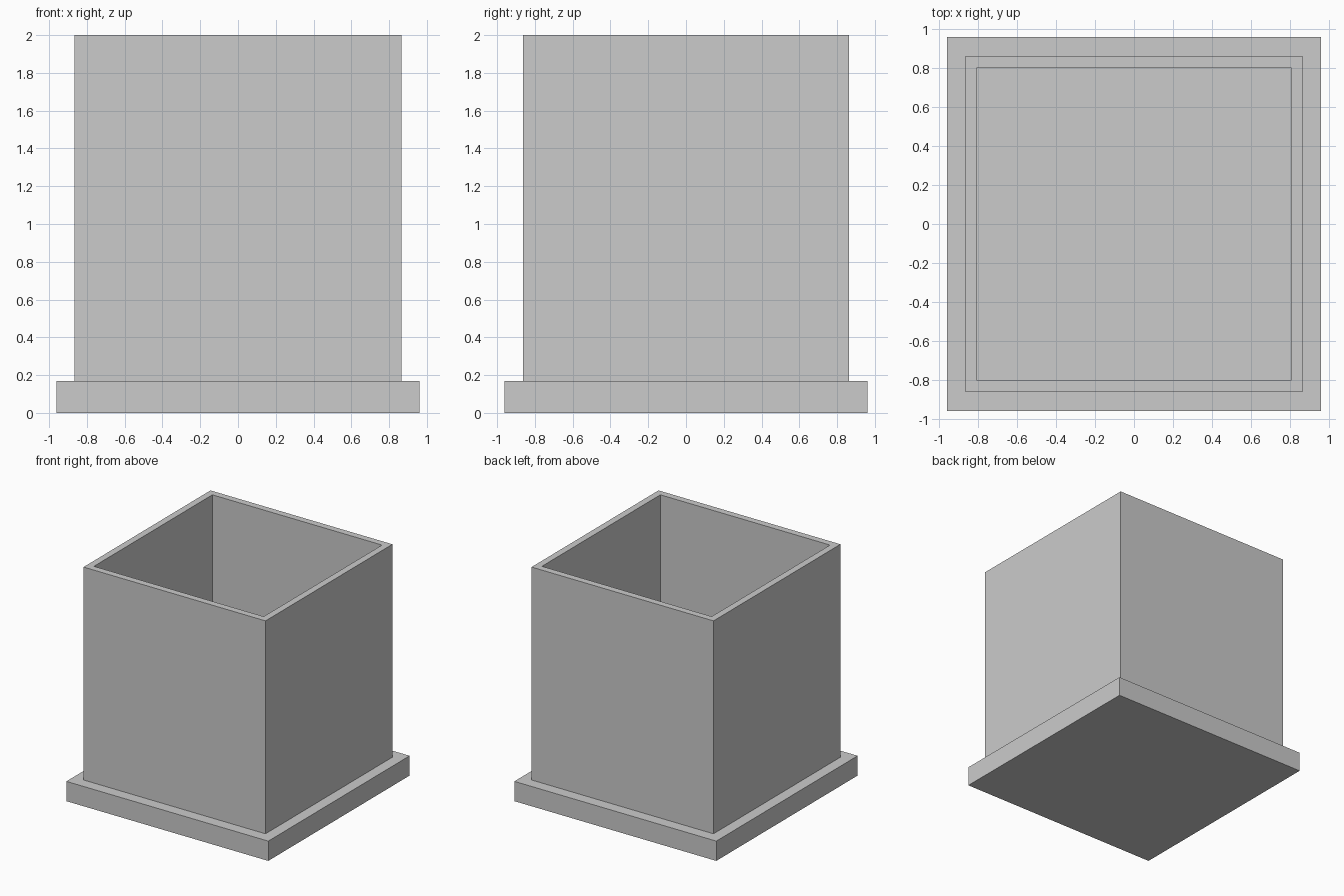
import bpy
import bmesh

cube = bpy.data.objects.get("Cube")
if cube:
    bpy.data.objects.remove(cube, do_unlink=True)

GREY = (0.6, 0.6, 0.6, 1.0)
grey = bpy.data.materials.new("plain_grey")
grey.use_nodes = True
grey.diffuse_color = GREY
grey.node_tree.nodes["Principled BSDF"].inputs["Base Color"].default_value = GREY

BASE_HALF = 0.96
BASE_TOP = 0.17
BOX_X, BOX_Y = 0.865, 0.862
WALL = 0.082
HEIGHT = 2.0


def block(bm, half_x, half_y, bottom, top):
    """Add a box to the mesh and return its top face."""
    verts = bmesh.ops.create_cube(bm, size=2)["verts"]
    for v in verts:
        v.co.x *= half_x
        v.co.y *= half_y
        v.co.z = top if v.co.z > 0 else bottom
    faces = {f for v in verts for f in v.link_faces}
    return max(faces, key=lambda f: f.calc_center_median().z)


def finish(name, bm):
    bmesh.ops.recalc_face_normals(bm, faces=bm.faces)
    mesh = bpy.data.meshes.new(name)
    bm.to_mesh(mesh)
    bm.free()
    mesh.materials.append(grey)
    obj = bpy.data.objects.new(name, mesh)
    bpy.context.collection.objects.link(obj)
    return obj


# Square base slab, with its top inset and opened where the box stands
bm = bmesh.new()
block(bm, BASE_HALF, BASE_HALF, 0, BASE_TOP)
finish("base_slab", bm)

# Open-topped box: inset the rim, then push the middle down to the floor
bm = bmesh.new()
top = block(bm, BOX_X, BOX_Y, BASE_TOP, HEIGHT)
bmesh.ops.inset_individual(bm, faces=[top], thickness=WALL)
well = bmesh.ops.extrude_face_region(bm, geom=[top])["geom"]
for v in (g for g in well if isinstance(g, bmesh.types.BMVert)):
    v.co.z = BASE_TOP + 0.002
if top.is_valid:
    bmesh.ops.delete(bm, geom=[top], context="FACES_ONLY")
finish("open_box", bm)
